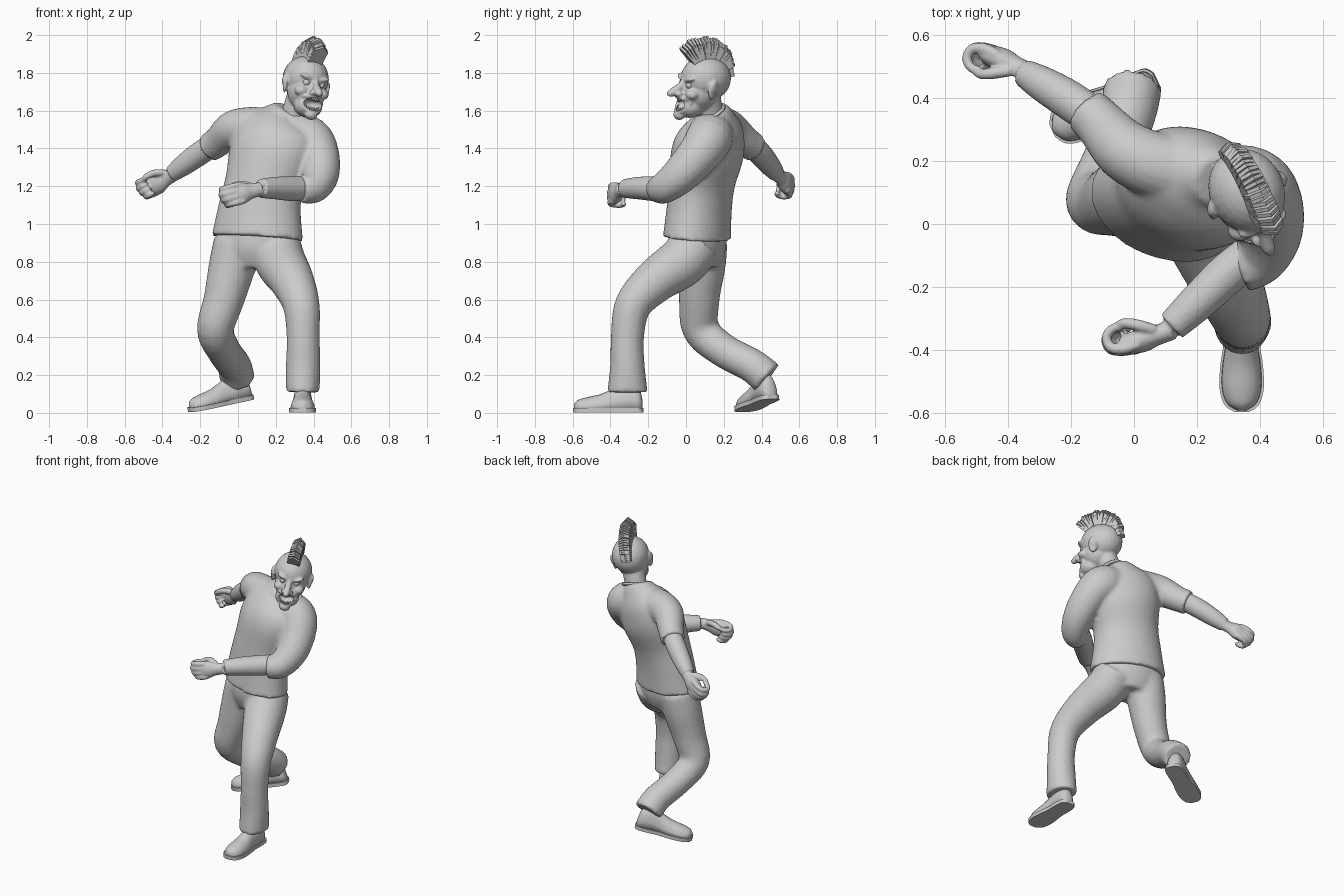
import bpy, bmesh, math, random
from math import sin, cos, pi, radians
from mathutils import Vector, Matrix

if "Cube" in bpy.data.objects:
    bpy.data.objects.remove(bpy.data.objects["Cube"])

random.seed(4)

def catmull(pts, n):
    """Smooth interpolation of stations of any length."""
    P = [pts[0]] + list(pts) + [pts[-1]]
    out = []
    for i in range(1, len(P) - 2):
        for k in range(n):
            t = k / n
            out.append([0.5 * (2*b + (c-a)*t + (2*a-5*b+4*c-d)*t*t + (3*b-a-3*c+d)*t**3)
                        for a, b, c, d in zip(P[i-1], P[i], P[i+1], P[i+2])])
    return out + [list(pts[-1])]

def skin_rings(bm, rings):
    vs = [[bm.verts.new(p) for p in r] for r in rings]
    n = len(vs[0])
    for a, b in zip(vs, vs[1:]):
        for i in range(n):
            bm.faces.new((a[i], a[(i+1) % n], b[(i+1) % n], b[i]))
    bm.faces.new(vs[0][::-1])
    bm.faces.new(vs[-1])

def loft(bm, stations, side=(1, 0, 0), n=20, steps=5, m=Matrix()):
    """Tube through (x, y, z, half width, half depth)."""
    st = catmull([s if len(s) == 5 else (*s, s[3]) for s in stations], steps)
    rings = []
    for i, s in enumerate(st):
        t = (Vector(st[min(i+1, len(st)-1)][:3]) - Vector(st[max(i-1, 0)][:3])).normalized()
        u = Vector(side)
        u = (u - t * u.dot(t)).normalized()
        w = t.cross(u)
        c = Vector(s[:3])
        rings.append([m @ (c + u*s[3]*cos(2*pi*k/n) + w*s[4]*sin(2*pi*k/n)) for k in range(n)])
    skin_rings(bm, rings)

def ball(bm, c, r, m=Matrix(), rot=Matrix()):
    r = r if isinstance(r, tuple) else (r, r, r)
    bmesh.ops.create_uvsphere(bm, u_segments=24, v_segments=14, radius=1,
                              matrix=m @ Matrix.Translation(c) @ rot @ Matrix.Diagonal((*r, 1)))

def bake(ob):
    me = bpy.data.meshes.new_from_object(ob.evaluated_get(bpy.context.evaluated_depsgraph_get()))
    ob.modifiers.clear()
    ob.data = me

def finish(bm, name, voxel=0, smooth=3, shade=True):
    bmesh.ops.recalc_face_normals(bm, faces=bm.faces)
    me = bpy.data.meshes.new(name)
    bm.to_mesh(me)
    bm.free()
    ob = bpy.data.objects.new(name, me)
    bpy.context.collection.objects.link(ob)
    if voxel:
        r = ob.modifiers.new("fuse", 'REMESH')
        r.mode, r.voxel_size = 'VOXEL', voxel
        s = ob.modifiers.new("relax", 'SMOOTH')
        s.factor, s.iterations = 0.5, smooth
        bake(ob)
    for p in ob.data.polygons:
        p.use_smooth = shade
    return ob

# trousers: pelvis and two legs fused together
hip_side = (0.95, -0.3, 0)
bm = bmesh.new()
loft(bm, [(.11, .06, 1.0, .2, .14), (.1, .06, .87, .22, .145), (.1, .06, .77, .15, .11)], hip_side, 32)
loft(bm, [(.2, .06, .9, .13), (.225, -.02, .8, .135), (.285, -.16, .7, .118), (.335, -.28, .57, .098),
          (.345, -.31, .4, .088), (.345, -.31, .25, .092), (.342, -.31, .11, .09, .108)])
loft(bm, [(.0, .09, .9, .13), (-.03, .085, .78, .125), (-.075, .07, .6, .108), (-.12, .08, .44, .098),
          (-.075, .2, .33, .09), (-.02, .35, .25, .09), (-.005, .43, .185, .094)])
finish(bm, "trousers", .014, 4)

# shirt: leaning torso with both short sleeves
bm = bmesh.new()
loft(bm, [(.102, .058, .925, .25, .17), (.115, .07, 1.08, .225, .165), (.14, .085, 1.22, .213, .17),
          (.185, .115, 1.38, .238, .185), (.225, .14, 1.49, .22, .155), (.255, .145, 1.56, .14, .11),
          (.275, .135, 1.605, .085, .08)], (.94, -.33, 0), 36)
loft(bm, [(.17, .165, 1.5, .115), (.06, .19, 1.515, .105), (-.03, .235, 1.5, .098),
          (-.1, .31, 1.44, .082), (-.15, .36, 1.405, .078)], (0, 0, 1))
loft(bm, [(.27, .13, 1.48, .12), (.375, .12, 1.445, .125), (.425, .06, 1.36, .113), (.435, -.03, 1.26, .1),
          (.4, -.11, 1.195, .085), (.335, -.145, 1.185, .075)], (0, 0, 1))
finish(bm, "shirt", .013, 3)

# collar band
bm = bmesh.new()
turn = Matrix.Translation((.29, .115, 1.573)) @ Matrix.Rotation(radians(14), 4, 'Y') @ Matrix.Rotation(radians(28), 4, 'X')
loft(bm, [(.092*cos(a), .092*sin(a), 0, .01, .014) for a in [2*pi*k/16 for k in range(17)]], (0, 0, 1), 8, 3, turn)
finish(bm, "collar")

# forearms ending in fists
def arm(name, stations, wrist, d, p):
    d = Vector(d).normalized()
    p = Vector(p)
    p = (p - d * p.dot(d)).normalized()
    u = d.cross(p)
    u = u if u.z > 0 else -u
    m = Matrix.Translation(wrist) @ Matrix((d, p, u)).transposed().to_4x4()
    bm = bmesh.new()
    loft(bm, stations, (0, 0, 1))
    loft(bm, [(-.03, 0, 0, .034, .036), (.03, 0, 0, .032, .042), (.07, .002, 0, .038, .056),
              (.115, .008, 0, .034, .056), (.14, .012, 0, .026, .05)], (0, 1, 0), 16, 4, m)
    for i in range(4):  # curled fingers
        z = .043 - .029 * i
        k = (.95, 1, .97, .88)[i]
        loft(bm, [(.08, -.01, z, .016), (.135*k, -.008, z, .018), (.178*k, .012, z, .017),
                  (.18*k, .05, z, .016), (.145*k, .068, z, .015), (.118*k, .056, z, .012)], (0, 0, 1), 10, 3, m)
    loft(bm, [(.02, .015, .03, .018), (.06, .045, .05, .019), (.1, .068, .05, .017),
              (.128, .07, .04, .012)], (0, 0, 1), 10, 3, m)
    finish(bm, name, .007, 2)

arm("right_arm", [(-.1, .32, 1.44, .06), (-.2, .39, 1.375, .063), (-.29, .445, 1.31, .056), (-.35, .48, 1.265, .044)],
    (-.355, .49, 1.255), (-.8, .44, -.4), (-.35, -.9, -.1))
arm("left_arm", [(.39, -.08, 1.195, .06), (.3, -.155, 1.187, .066), (.2, -.25, 1.19, .06), (.12, -.325, 1.188, .05)],
    (.095, -.345, 1.18), (-.9, -.36, -.19), (.25, .9, 0))

# shoes with soles
def shoe(name, heel, f):
    f = Vector(f).normalized()
    s = Vector((0, 0, 1)).cross(f).normalized()
    m = Matrix.Translation(heel) @ Matrix((f, s, f.cross(s))).transposed().to_4x4()
    prof = catmull([(0, .02, .05), (.02, .045, .12), (.08, .052, .15), (.15, .052, .118), (.22, .062, .086),
                    (.29, .064, .07), (.34, .048, .055), (.362, .015, .035)], 4)
    bm = bmesh.new()
    skin_rings(bm, [[m @ Vector((x, w*cos(2*pi*k/20), .012 + h*max(0, sin(2*pi*k/20)) ** .8))
                     for k in range(20)] for x, w, h in prof])
    finish(bm, name)
    bm = bmesh.new()
    rim = [(x*1.03 - .005, w + .006) for x, w, h in prof]
    outline = rim + [(x, -w) for x, w in rim[::-1]]
    skin_rings(bm, [[m @ Vector((x, y, z)) for x, y in outline] for z in (0, .024)])
    finish(bm, name + "_sole", shade=False)

shoe("left_shoe", (.342, -.23, .002), (0, -1, 0))
shoe("right_shoe", (.07, .455, .072), (-.88, -.43, -.185))

# head, built facing -y around the skull centre, then turned and tilted
H = (Matrix.Translation((.358, .105, 1.77)) @ Matrix.Rotation(radians(25), 4, 'Z')
     @ Matrix.Rotation(radians(10), 4, 'Y'))
bm = bmesh.new()
ball(bm, (0, 0, 0), (.119, .137, .12), H)
ball(bm, (0, -.035, -.07), (.1, .105, .105), H)
ball(bm, (0, -.085, -.15), (.076, .077, .06), H)
ball(bm, (0, -.14, -.195), (.036, .03, .027), H)
for s in (-1, 1):
    ball(bm, (s*.045, -.115, .0), (.042, .025, .014), H, Matrix.Rotation(s*radians(-16), 4, 'Y'))
    ball(bm, (s*.06, -.102, -.075), (.038, .036, .03), H)
    ball(bm, (s*.021, -.158, -.08), (.018, .022, .015), H)
    ball(bm, (s*.116, -.012, -.045), (.012, .03, .052), H, Matrix.Rotation(s*radians(25), 4, 'Z'))
    ball(bm, (s*.122, .0, -.025), (.011, .03, .034), H, Matrix.Rotation(s*radians(30), 4, 'Z'))
loft(bm, [(0, -.12, -.005, .018), (0, -.14, -.035, .018), (0, -.172, -.063, .022), (0, -.198, -.078, .021),
          (0, -.218, -.082, .01)], (1, 0, 0), 14, 4, H)
lips = [(.064*cos(a), -.158 + 12*(.064*cos(a))**2, -.143 + .042*sin(a) + 6*(.064*cos(a))**2, .01)
        for a in [2*pi*k/16 for k in range(17)]]
loft(bm, lips, (0, .3, 1), 10, 2, H)
loft(bm, [(.275, .14, 1.5, .075), (.305, .125, 1.6, .07), (.34, .105, 1.7, .075)])
head = finish(bm, "head", .0065, 3)

# open mouth cut into the head
bm = bmesh.new()
ball(bm, (0, -.16, -.138), (.055, .07, .035), H)
cutter = finish(bm, "mouth_cutter")
cutter.hide_render = True
b = head.modifiers.new("mouth", 'BOOLEAN')
b.operation, b.object, b.solver = 'DIFFERENCE', cutter, 'EXACT'
bake(head)
bpy.data.objects.remove(cutter)

# eyes
bm = bmesh.new()
for s in (-1, 1):
    ball(bm, (s*.043, -.112, -.028), .02, H)
finish(bm, "eyes")

# pointed teeth in two rows
bm = bmesh.new()
for i in range(9):
    x = (i - 4) * .0112
    y = -.15 + 11*x*x
    for z, flip in ((-.115, 180), (-.166, 0)):
        bmesh.ops.create_cone(bm, cap_ends=True, segments=8, radius1=.007, radius2=.002, depth=.024,
                              matrix=H @ Matrix.Translation((x, y, z + 5*x*x)) @ Matrix.Rotation(radians(flip), 4, 'X'))
finish(bm, "teeth")

# mohawk: fan of thin pointed plates over the crown
bm = bmesh.new()
N = 28
for i in range(N):
    t = i / (N - 1)
    a = radians(-44 + 126 * t)
    top = .24 - .08 * t**1.5 + random.uniform(-.008, .006) - .1
    m = (H @ Matrix.Rotation(-a, 4, 'X') @ Matrix.Translation((0, 0, .1))
         @ Matrix.Rotation(random.uniform(-.07, .07), 4, 'Z'))
    w = .042 - .006 * t
    shape = [(-w, 0), (w, 0), (w*.9, top*.78), (0, top), (-w*.9, top*.78)]
    skin_rings(bm, [[m @ Vector((x, y, z)) for x, z in shape] for y in (-.006, .006)])
finish(bm, "mohawk", shade=False)
